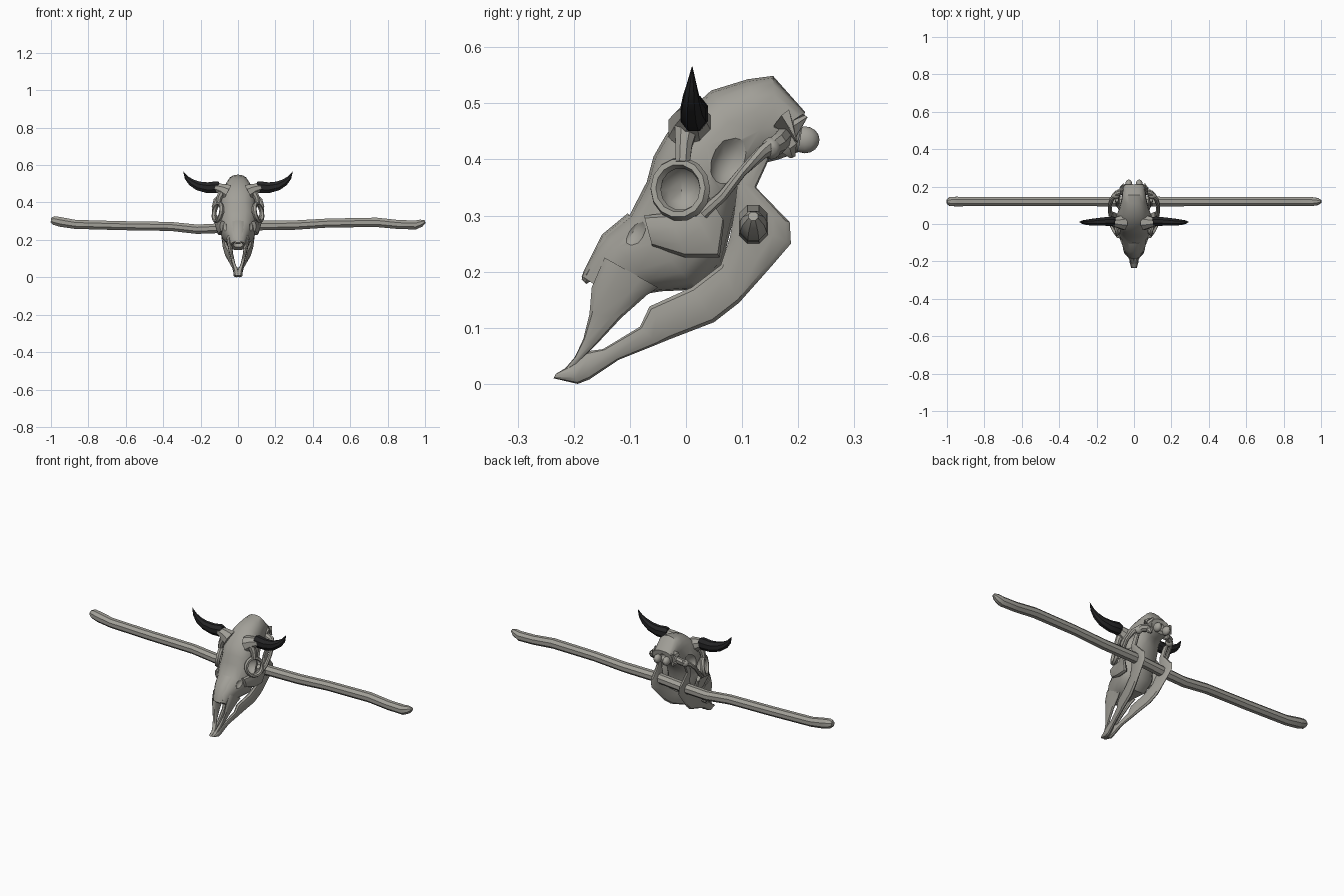
import bpy, bmesh, math
from mathutils import Vector, Matrix


def material(name, rgb):
    m = bpy.data.materials.new(name)
    m.diffuse_color = (*rgb, 1)
    return m


bone = material("weathered bone", (0.36, 0.35, 0.315))
dark = material("dark horn", (0.018, 0.018, 0.019))


def finish(name, bm, mat, angle=35):
    bmesh.ops.recalc_face_normals(bm, faces=bm.faces)
    me = bpy.data.meshes.new(name)
    bm.to_mesh(me)
    bm.free()
    ob = bpy.data.objects.new(name, me)
    bpy.context.collection.objects.link(ob)
    me.materials.append(mat)
    bpy.ops.object.select_all(action='DESELECT')
    ob.select_set(True)
    bpy.context.view_layer.objects.active = ob
    bpy.ops.object.shade_smooth_by_angle(angle=math.radians(angle))
    return ob


def skin(name, rings, mat, angle=35):
    bm = bmesh.new()
    loops = [[bm.verts.new(p) for p in r] for r in rings]
    n = len(loops[0])
    for a, b in zip(loops, loops[1:]):
        for i in range(n):
            j = (i + 1) % n
            bm.faces.new((a[i], a[j], b[j], b[i]))
    bm.faces.new(loops[0])
    bm.faces.new(loops[-1])
    return finish(name, bm, mat, angle)


def loft(name, stations, s=1, n=14, power=2.4, mat=bone):
    # station: top y,z, bottom y,z, centre x, half width
    rings = []
    for ty, tz, by, bz, xc, w in stations:
        ring = []
        for k in range(n):
            a = 2 * math.pi * (k + 0.5) / n
            c, d = math.cos(a), math.sin(a)
            u = math.copysign(abs(c) ** (2 / power), c)
            v = math.copysign(abs(d) ** (2 / power), d)
            f = 0.5 + 0.5 * v
            ring.append((s * xc + w * u, by + (ty - by) * f, bz + (tz - bz) * f))
        rings.append(ring)
    return skin(name, rings, mat)


def tube(name, pts, mat, n=8, squash=1.0, s=1, angle=35):
    # point: x, y, z, radius
    P = [Vector((s * p[0], p[1], p[2])) for p in pts]
    rings = []
    for i, p in enumerate(P):
        t = (P[min(i + 1, len(P) - 1)] - P[max(i - 1, 0)]).normalized()
        ref = Vector((0, 1, 0)) if abs(t.y) < 0.8 else Vector((1, 0, 0))
        u = (ref - t * ref.dot(t)).normalized()
        v = t.cross(u)
        r = pts[i][3]
        rings.append([p + r * (squash * u * math.cos(2 * math.pi * (k + .5) / n)
                               + v * math.sin(2 * math.pi * (k + .5) / n)) for k in range(n)])
    return skin(name, rings, mat, angle)


def blob(name, loc, size, mat=bone, tilt=0):
    bm = bmesh.new()
    m = Matrix.Translation(loc) @ Matrix.Rotation(tilt, 4, 'X') @ Matrix.Diagonal((*size, 1))
    bmesh.ops.create_uvsphere(bm, u_segments=12, v_segments=8, radius=1, matrix=m)
    return finish(name, bm, mat)


def carve(target, cutter):
    mod = target.modifiers.new("cut", 'BOOLEAN')
    mod.object, mod.operation, mod.solver = cutter, 'DIFFERENCE', 'EXACT'
    bpy.context.view_layer.objects.active = target
    bpy.ops.object.modifier_apply(modifier="cut")
    bpy.data.objects.remove(cutter)


# cranium with the face, forehead and braincase
cranium = loft("cranium", [
    (-.186, .192, -.115, .145, 0, .040),
    (-.168, .230, -.085, .158, 0, .052),
    (-.145, .265, -.045, .165, 0, .066),
    (-.100, .302, .020, .168, 0, .088),
    (-.070, .360, .065, .215, 0, .098),
    (-.058, .405, .080, .275, 0, .090),
    (-.035, .445, .090, .315, 0, .095),
    (-.005, .478, .105, .345, 0, .094),
    (.045, .523, .125, .375, 0, .078),
    (.110, .543, .145, .395, 0, .067),
    (.155, .549, .165, .400, 0, .062),
    (.212, .485, .200, .413, 0, .058)], n=18)

# nose opening, brain opening, eye sockets and cheek hollows
carve(cranium, blob("nose_cutter", (0, -.165, .168), (.029, .055, .022), tilt=.6))
carve(cranium, blob("brain_cutter", (0, .215, .447), (.022, .03, .02)))
for s in (1, -1):
    carve(cranium, blob("socket_cutter", (s * .105, -.008, .345), (.058, .046, .05)))
    carve(cranium, blob("cheek_cutter", (s * .088, -.095, .270), (.03, .022, .034), tilt=-.5))
    carve(cranium, blob("temple_cutter", (s * .105, .085, .40), (.042, .040, .055), tilt=-.5))
bpy.ops.object.select_all(action='DESELECT')
cranium.select_set(True)
bpy.context.view_layer.objects.active = cranium
bpy.ops.object.shade_smooth_by_angle(angle=math.radians(35))

for s, side in ((1, "right"), (-1, "left")):
    # upper muzzle prong
    loft(side + "_muzzle_prong", [
        (-.145, .225, -.050, .172, .050, .012),
        (-.168, .172, -.070, .158, .043, .012),
        (-.172, .125, -.115, .118, .035, .010),
        (-.183, .080, -.160, .070, .024, .009),
        (-.198, .048, -.185, .045, .014, .010),
        (-.215, .028, -.200, .022, .009, .009)], s, n=10)
    # lower jaw branch
    loft(side + "_lower_jaw", [
        (-.232, .018, -.236, .010, .007, .009),
        (-.205, .034, -.193, .000, .010, .015),
        (-.178, .058, -.172, .008, .012, .013),
        (-.148, .062, -.120, .043, .021, .010),
        (-.082, .102, -.050, .071, .037, .011),
        (-.065, .138, -.028, .080, .042, .013),
        (.010, .172, .050, .110, .059, .014),
        (.062, .212, .095, .145, .070, .013),
        (.078, .260, .150, .207, .079, .011),
        (.085, .300, .187, .250, .085, .010),
        (.088, .325, .185, .288, .088, .009),
        (.092, .360, .125, .350, .091, .009),
        (.118, .402, .150, .405, .092, .009)], s, n=10)
    # eye rim, tilted so its rear edge stands out
    rings = []
    c = Vector((s * .108, -.010, .347))
    u, v = Vector((s * .40, .92, 0)).normalized(), Vector((s * -.18, 0, 1)).normalized()
    w = u.cross(v)
    bm = bmesh.new()
    for k in range(14):
        a = 2 * math.pi * k / 14
        d = u * math.cos(a) + v * math.sin(a)
        rings.append([bm.verts.new(c + d * (.048 + .010 * math.cos(b)) + w * .013 * math.sin(b))
                      for b in [math.pi * q / 3 for q in range(6)]])
    for k in range(14):
        A, B = rings[k], rings[(k + 1) % 14]
        for q in range(6):
            bm.faces.new((A[q], A[(q + 1) % 6], B[(q + 1) % 6], B[q]))
    finish(side + "_eye_rim", bm, bone)
    # cheek bone below the eye, cheek arch and its joint
    loft(side + "_cheek_bone", [
        (-.075, .300, -.060, .245, .082, .014),
        (-.030, .305, .000, .225, .095, .016),
        (.015, .305, .060, .225, .100, .015),
        (.040, .335, .068, .290, .119, .011)], s, n=10)
    tube(side + "_cheek_arch", [
        (.118, .030, .305, .014), (.128, .065, .335, .012), (.130, .100, .378, .011),
        (.118, .135, .412, .014), (.090, .165, .428, .020), (.05, .175, .44, .02)],
        bone, squash=.8, s=s)
    blob(side + "_jaw_joint", (s * .098, .152, .420), (.022, .018, .020))
    # rear skull knobs and spurs
    blob(side + "_neck_knob", (s * .028, .212, .435), (.019, .026, .024))
    tube(side + "_rear_spur", [(.052, .170, .470, .024), (.060, .195, .450, .020),
                               (.056, .212, .478, .006)], bone, n=6, s=s)
    tube(side + "_lower_spur", [(.052, .165, .440, .022), (.055, .185, .420, .017),
                                (.050, .190, .405, .006)], bone, n=6, s=s)
    # horn core and horn
    tube(side + "_horn_core", [(.055, .010, .455, .045), (.088, .010, .472, .032),
                               (.125, .012, .482, .022)], bone, s=s)
    tube(side + "_brow", [(.085, .000, .455, .022), (.100, -.004, .425, .016),
                          (.105, -.006, .395, .014)], bone, s=s)
    tube(side + "_horn", [
        (.098, .014, .484, .028), (.112, .015, .482, .034), (.165, .013, .479, .031),
        (.215, .010, .489, .026), (.250, .009, .508, .020), (.275, .010, .532, .012),
        (.292, .011, .565, .001)], dark, squash=.78, s=s)

# nasal bone overhang
loft("nose_bridge", [(-.186, .186, -.178, .178, 0, .014), (-.183, .200, -.165, .186, 0, .028),
                     (-.150, .266, -.120, .240, 0, .034), (-.104, .304, -.070, .270, 0, .040)], n=10)

# crooked branch through the jaw
tube("branch", [
    (-1.0, .12, .306, .014), (-.985, .12, .304, .025), (-.95, .12, .296, .028),
    (-.87, .12, .283, .026), (-.62, .12, .276, .026), (-.36, .12, .272, .026),
    (-.22, .12, .257, .027), (-.08, .12, .263, .028), (.10, .12, .277, .028),
    (.30, .12, .279, .027), (.48, .12, .290, .026), (.74, .12, .294, .027),
    (.86, .12, .282, .026), (.95, .12, .280, .026), (.98, .12, .290, .021),
    (1.0, .12, .299, .009)], bone)
